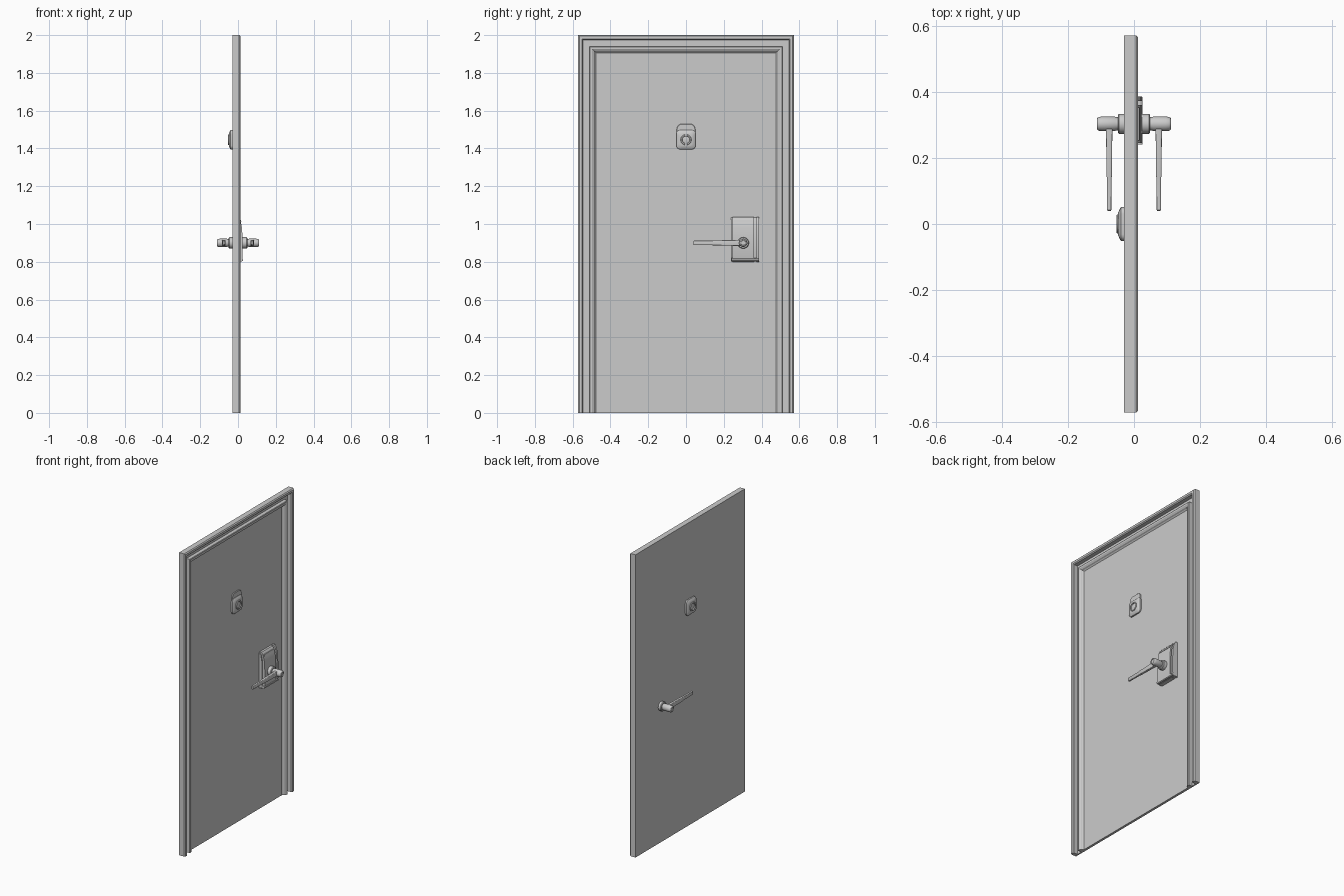
import bpy, bmesh, math

if "Cube" in bpy.data.objects:
    bpy.data.objects.remove(bpy.data.objects["Cube"])

BACK, PANEL, HALF, TOP = -0.03, -0.014, 0.571, 2.0


def loft(name, rings, smooth=False):
    """Skin a list of equal-length point rings and cap both ends."""
    bm = bmesh.new()
    vs = [[bm.verts.new(p) for p in ring] for ring in rings]
    n = len(vs[0])
    for a, b in zip(vs, vs[1:]):
        for i in range(n):
            j = (i + 1) % n
            bm.faces.new((a[i], a[j], b[j], b[i]))
    bm.faces.new(vs[0])
    bm.faces.new(vs[-1])
    bmesh.ops.recalc_face_normals(bm, faces=bm.faces)
    mesh = bpy.data.meshes.new(name)
    bm.to_mesh(mesh)
    bm.free()
    ob = bpy.data.objects.new(name, mesh)
    bpy.context.collection.objects.link(ob)
    if smooth:
        bpy.ops.object.select_all(action='DESELECT')
        ob.select_set(True)
        bpy.context.view_layer.objects.active = ob
        bpy.ops.object.shade_smooth_by_angle(angle=math.radians(30))
    return ob


def circle(x, r, y, z, n=28):
    return [(x, y + r * math.cos(2 * math.pi * i / n), z + r * math.sin(2 * math.pi * i / n))
            for i in range(n)]


def lathe(name, profile, y, z):
    return loft(name, [circle(x, r, y, z) for x, r in profile], True)


def round_rect(w, h, r, seg=5):
    """Rounded rectangle outline from half width, half height and corner radius."""
    pts = []
    for k, (sx, sy) in enumerate([(1, 1), (-1, 1), (-1, -1), (1, -1)]):
        for i in range(seg + 1):
            a = math.pi / 2 * (k + i / seg)
            pts.append((sx * (w - r) + r * math.cos(a), sy * (h - r) + r * math.sin(a)))
    return pts


def round_block(name, sections, y, z):
    """Stack of rounded rectangles along x: (x, half width, half height, radius)."""
    return loft(name, [[(x, y + u, z + v) for u, v in round_rect(w, h, r)]
                       for x, w, h, r in sections], True)


def extrude_y(name, profile, y0, y1):
    return loft(name, [[(x, y, z) for x, z in profile] for y in (y0, y1)], True)


# Frame moulding: (distance in from the outer edge, x) swept around the opening
moulding = [(0, BACK), (0, 0.006), (0.006, 0.012), (0.02, 0.012), (0.026, 0.006),
            (0.026, -0.02), (0.06, -0.02), (0.06, 0.003), (0.064, 0.006), (0.074, 0.006),
            (0.084, 0.0), (0.088, -0.008), (0.095, PANEL), (0.095, BACK)]
loft("door_frame", [
    [(x, d - HALF, 0) for d, x in moulding],
    [(x, d - HALF, TOP - d) for d, x in moulding],
    [(x, HALF - d, TOP - d) for d, x in moulding],
    [(x, HALF - d, 0) for d, x in moulding]])

# Door leaf
w, h = HALF - 0.095, TOP - 0.095
extrude_y("door_panel", [(BACK, 0), (PANEL, 0), (PANEL, h), (BACK, h)], -w, w)

# Lock plate: base, curved face, side bar and top ridge
side = [(PANEL, 0.8), (0.012, 0.8), (0.02, 0.806), (0.024, 0.82), (0.024, 0.93),
        (0.021, 0.98), (0.015, 1.01), (0.008, 1.028), (0.0, 1.036), (PANEL, 1.036)]
base = [(PANEL, 0.802), (0.004, 0.802), (0.008, 0.815), (0.008, 0.98), (0.0, 1.02), (PANEL, 1.034)]
extrude_y("lock_plate_base", base, 0.238, 0.38)
extrude_y("lock_plate_face", side, 0.245, 0.36)
extrude_y("lock_plate_bar", side, 0.372, 0.386)
extrude_y("lock_plate_ridge", [(0.005, 1.01), (0.018, 1.01), (0.015, 1.022), (0.003, 1.022)],
          0.252, 0.352)
extrude_y("lock_plate_foot", [(0.0, 0.802), (0.021, 0.802), (0.026, 0.806),
                              (0.026, 0.815), (0.02, 0.819), (0.0, 0.819)], 0.24, 0.384)

# Handles and viewers on both faces
HY, HZ, VZ = 0.303, 0.9, 1.446
for s, label, start, face in ((1, "front", 0.02, PANEL), (-1, "rear", 0.029, BACK)):
    lathe(label + "_handle_collar",
          [(s * x, r) for x, r in ((start, 0.03), (0.045, 0.03), (0.049, 0.027))], HY, HZ)
    lathe(label + "_handle_grip",
          [(s * x, r) for x, r in ((0.04, 0.02), (0.054, 0.02), (0.058, 0.022), (0.096, 0.022),
                                   (0.106, 0.021), (0.11, 0.019), (0.112, 0.016),
                                   (0.112, 0.013), (0.109, 0.012))], HY, HZ)
    # Tapered lever with a small step halfway
    loft(label + "_handle_lever",
         [[(s * 0.075 + u, y, HZ + v) for u, v in round_rect(a, b, 0.004, 3)]
          for y, a, b in ((0.3, 0.01, 0.016), (0.24, 0.009, 0.015), (0.145, 0.0085, 0.013),
                          (0.14, 0.007, 0.0125), (0.043, 0.0065, 0.012), (0.04, 0.005, 0.01))],
         True)
    # Door viewer: rounded body and lens ring
    round_block(label + "_viewer_body",
                [(face + s * d, q, q, r) for d, q, r in ((0, 0.051, 0.02), (0.009, 0.051, 0.02),
                 (0.012, 0.048, 0.019), (0.017, 0.036, 0.018), (0.018, 0.033, 0.018))], 0, VZ)
    lathe(label + "_viewer_lens",
          [(face + s * d, r) for d, r in ((0.01, 0.029), (0.021, 0.029), (0.023, 0.027),
           (0.023, 0.021), (0.018, 0.019), (0.019, 0.012), (0.02, 0.004))], 0, VZ)

# Swing cover behind the front viewer
round_block("viewer_cover", [(PANEL, 0.049, 0.052, 0.028), (PANEL + 0.004, 0.049, 0.052, 0.028),
                             (PANEL + 0.006, 0.047, 0.05, 0.026)], 0, 1.478)
